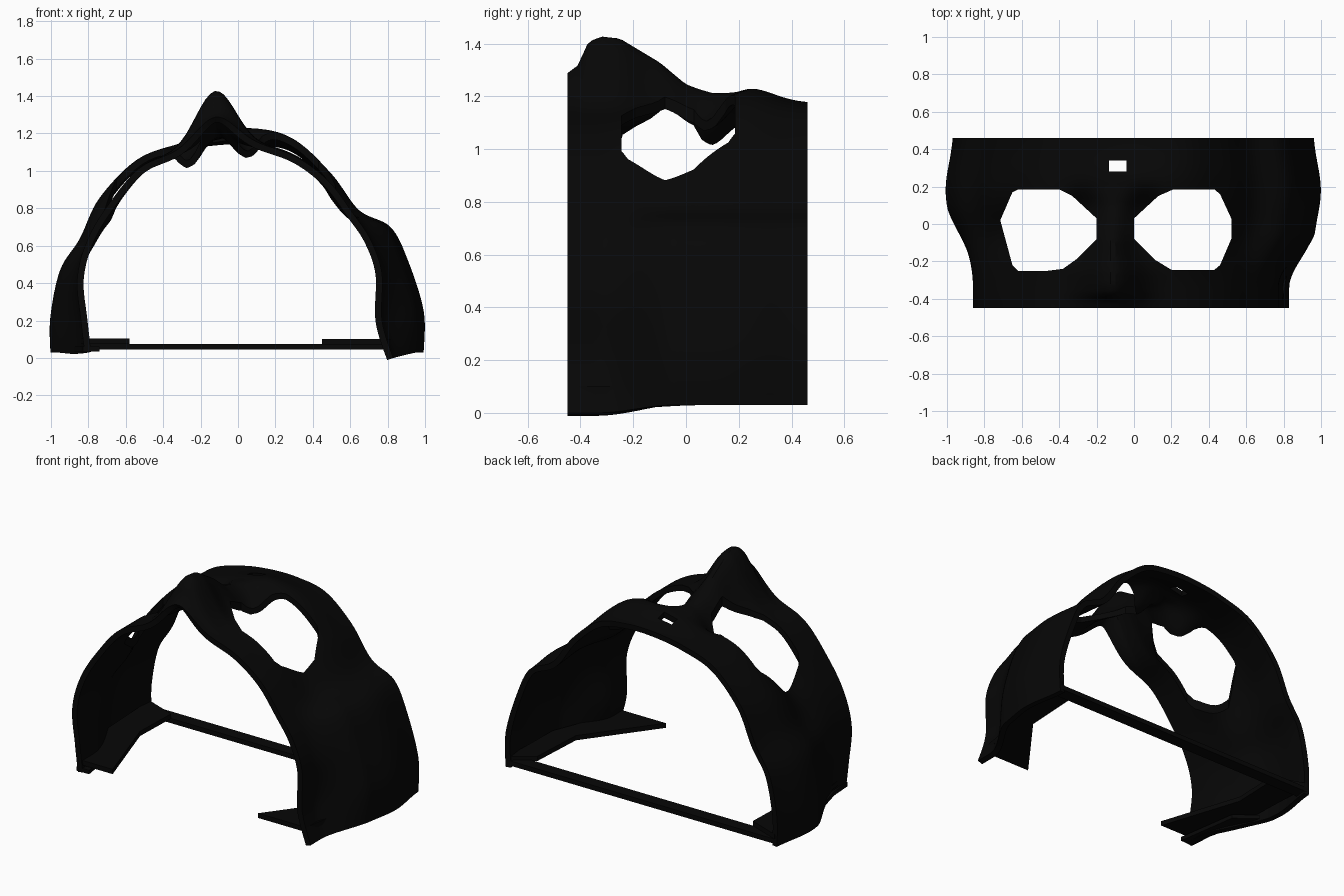
import bpy
import bmesh
from math import exp
from mathutils import Vector

cube = bpy.data.objects.get("Cube")
if cube:
    bpy.data.objects.remove(cube, do_unlink=True)

black = bpy.data.materials.new("soft_black")
black.use_nodes = True
colour = (0.002, 0.002, 0.002, 1)
black.diffuse_color = colour
black.node_tree.nodes["Principled BSDF"].inputs["Base Color"].default_value = colour


def make_object(name, bm):
    mesh = bpy.data.meshes.new(name)
    bm.to_mesh(mesh)
    bm.free()
    mesh.materials.append(black)
    obj = bpy.data.objects.new(name, mesh)
    bpy.context.collection.objects.link(obj)
    return obj


def prism(name, outline, low, high):
    """Upright prism over a plan outline."""
    bm = bmesh.new()
    base = bm.faces.new([bm.verts.new((x, y, low)) for x, y in outline])
    top = bmesh.ops.extrude_face_region(bm, geom=[base])["geom"]
    moved = [v for v in top if isinstance(v, bmesh.types.BMVert)]
    bmesh.ops.translate(bm, verts=moved, vec=(0, 0, high - low))
    bmesh.ops.recalc_face_normals(bm, faces=bm.faces[:])
    return make_object(name, bm)


def spline(points, t):
    """Catmull-Rom point at t in 0..1."""
    last = len(points) - 1
    i = min(int(t * last), last - 1)
    f = t * last - i
    a, b, c, d = [Vector(points[min(max(k, 0), last)]) for k in range(i - 1, i + 3)]
    return b + (c - a) * f / 2 + (a - b * 2.5 + c * 2 - d / 2) * f**2 + ((b - c) * 3 + d - a) * f**3 / 2


def bump(value, centre, width):
    return exp(-((value - centre) / width) ** 2 / 2)


def smooth(value, low, high):
    t = min(max((value - low) / (high - low), 0), 1)
    return t * t * (3 - 2 * t)


# Outer arch at the front and back rims, (x, z)
front_arch = [(-.82, .03), (-.84, .2), (-.86, .42), (-.81, .62), (-.7, .81), (-.52, 1.02),
              (-.3, 1.1), (-.1, 1.15), (.1, 1.14), (.3, 1.08), (.48, .95), (.61, .78),
              (.71, .63), (.77, .45), (.77, .2), (.83, 0)]
back_arch = [(-.96, .03), (-.96, .22), (-.91, .47), (-.81, .64), (-.71, .86), (-.52, 1.06),
             (-.3, 1.14), (-.1, 1.17), (.1, 1.17), (.3, 1.13), (.48, .98), (.62, .79),
             (.78, .7), (.87, .52), (.95, .25), (.95, .03)]
# Height of the nose ridge above the arch, (y, height)
nose_ridge = [(-.45, .14), (-.41, .17), (-.37, .26), (-.32, .28), (-.25, .27),
              (-.1, .17), (0, .08), (.1, .03), (.2, 0), (.46, 0)]


def ridge_height(y):
    for (y0, h0), (y1, h1) in zip(nose_ridge, nose_ridge[1:]):
        if y <= y1:
            return h0 + (h1 - h0) * (y - y0) / (y1 - y0)
    return 0


def surface(t, y):
    # the left cheek steps outward more sharply than the right one
    side = smooth(t, .4, .8)
    blend = smooth(y, -.34, .1 - .14 * side)
    x, z = spline(front_arch, t).lerp(spline(back_arch, t), blend)
    x *= 1 + .045 * bump(y, .18, .14) * blend
    # nose and brow
    crown = smooth(z, .85, 1.1)
    z += ridge_height(y) * bump(x, -.12, .07 + .035 * smooth(-y, .1, .28)) * crown
    z += .06 * bump(y, .23, .1) * bump(x, .08, .2) * crown
    # inner and outer eye corners
    z -= .11 * bump(x, -.28, .06) * bump(y, .07, .07)
    z -= .09 * bump(x, .06, .06) * bump(y, .07, .07)
    z -= .1 * bump(x, -.68, .1) * bump(y, -.04, .11)
    z -= .05 * bump(x, .52, .08) * bump(y, -.09, .1)
    return x, y, z


# Mask shell, a grid lofted from front rim to back rim
COLUMNS, ROWS = 120, 48
bm = bmesh.new()
grid = [[bm.verts.new(surface(i / COLUMNS, -.45 + .91 * j / ROWS)) for i in range(COLUMNS + 1)]
        for j in range(ROWS + 1)]
for near, far in zip(grid, grid[1:]):
    for i in range(COLUMNS):
        bm.faces.new((near[i], near[i + 1], far[i + 1], far[i]))
shell = make_object("mask_shell", bm)
thick = shell.modifiers.new("thickness", "SOLIDIFY")
thick.thickness = .035
thick.offset = -1

# Eye openings and the strap slot
right_eye = [(-.715, .02), (-.65, .17), (-.62, .185), (-.4, .185), (-.33, .15), (-.2, .03),
             (-.2, -.08), (-.31, -.19), (-.38, -.24), (-.46, -.25), (-.62, -.25), (-.65, -.22)]
left_eye = [(0, .03), (.13, .15), (.21, .185), (.43, .185), (.46, .16), (.52, .03),
            (.52, -.08), (.46, -.22), (.43, -.245), (.2, -.245), (.11, -.19), (0, -.08)]
slot = [(-.135, .28), (-.04, .28), (-.04, .34), (-.135, .34)]
cutters = []
for name, outline in (("right_eye", right_eye), ("left_eye", left_eye), ("strap_slot", slot)):
    cutter = prism(name + "_cutter", outline, .4, 2)
    cutter.hide_render = True
    cut = shell.modifiers.new(name, "BOOLEAN")
    cut.operation = "DIFFERENCE"
    cut.solver = "EXACT"
    cut.object = cutter
    cutters.append(cutter)

bpy.ops.object.select_all(action="DESELECT")
shell.select_set(True)
bpy.context.view_layer.objects.active = shell
for modifier in list(shell.modifiers):
    bpy.ops.object.modifier_apply(modifier=modifier.name)
for cutter in cutters:
    bpy.data.objects.remove(cutter, do_unlink=True)
bpy.ops.object.shade_smooth_by_angle()

# Base flanges and the crossbar joining them at the back
prism("right_flange", [(-.95, .46), (-.74, .38), (-.75, .08), (-.58, -.44), (-.82, -.44),
                       (-.84, -.25), (-.93, .02)], .075, .105)
prism("left_flange", [(.94, .46), (.93, .02), (.82, -.25), (.79, -.44), (.45, -.44),
                      (.78, 0), (.8, .36)], .07, .1)
prism("back_crossbar", [(-.96, .38), (.95, .38), (.95, .46), (-.96, .46)], .045, .075)

# Thin lip under the front of the right wall
prism("right_foot", [(-.93, .05), (-.84, -.3), (-.83, -.45), (-.74, -.45), (-.8, -.05)], .035, .06)
